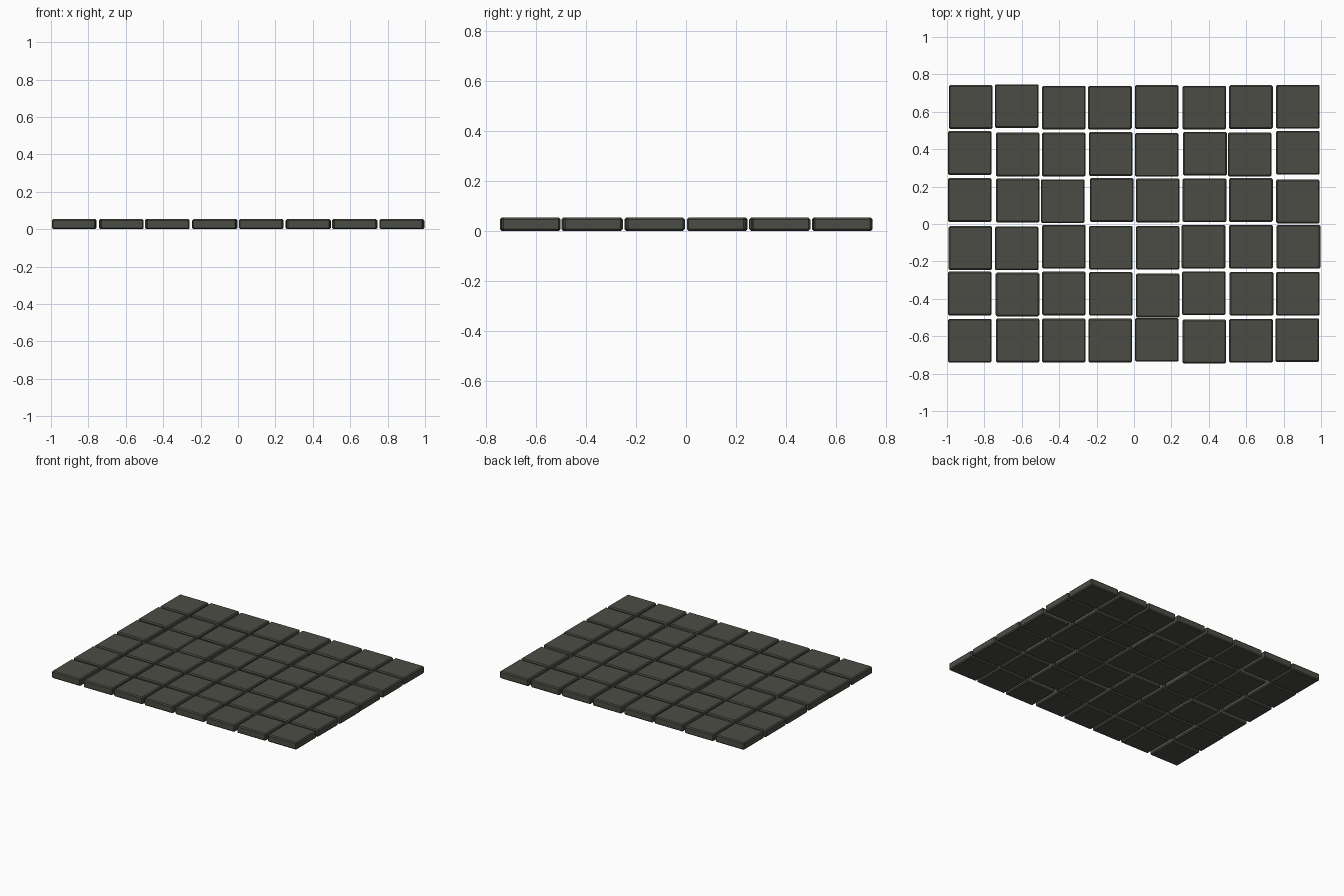
import bpy, bmesh
from mathutils import Matrix

if "Cube" in bpy.data.objects:
    bpy.data.objects.remove(bpy.data.objects["Cube"])

PITCH, SIZE, HEIGHT, BEVEL = 0.25, 0.234, 0.053, 0.007

stone = bpy.data.materials.new("dark grey stone")
stone.diffuse_color = (0.070, 0.073, 0.058, 1)
stone.use_nodes = True
stone.node_tree.nodes["Principled BSDF"].inputs["Base Color"].default_value = stone.diffuse_color

# One chamfered paving slab, shared by all tiles
bm = bmesh.new()
bmesh.ops.create_cube(bm, size=1, matrix=Matrix.Translation((0, 0, HEIGHT / 2))
                      @ Matrix.Diagonal((SIZE, SIZE, HEIGHT, 1)))
bmesh.ops.bevel(bm, geom=bm.edges[:], offset=BEVEL, segments=1, affect='EDGES')
slab = bpy.data.meshes.new("paving_slab")
bm.to_mesh(slab)
bm.free()
slab.materials.append(stone)

# Small hand-laid shifts of each slab, in thousandths; rows run back to front
SHIFT_X = [
    (2, -2, 0, -4, -3, 1, 0, 1),
    (-3, 4, 0, 1, -3, 4, -6, 1),
    (-3, 4, -6, 6, 2, 2, 0, 1),
    (0, -2, 0, 1, 2, -4, 0, 5),
    (-3, 2, 0, 1, 2, -2, 3, 1),
    (-3, 4, 0, -2, -3, 1, 0, -2),
]
SHIFT_Y = [
    (0, 5, -3, -3, 0, -3, 0, 2),
    (4, -3, -3, -1, -5, 1, -3, 6),
    (3, 1, -3, 4, 1, 2, 3, -4),
    (-4, -5, 3, -2, -2, 3, 3, 3),
    (3, -2, 4, 2, -7, 5, 2, 2),
    (1, 2, 2, 2, 6, -3, 1, 4),
]

# Lay the slabs in a 6 x 8 grid
for r, (row_x, row_y) in enumerate(zip(SHIFT_X, SHIFT_Y)):
    for c, (dx, dy) in enumerate(zip(row_x, row_y)):
        tile = bpy.data.objects.new(f"paving_slab_{r + 1}_{c + 1}", slab)
        tile.location = ((c - 3.5) * PITCH + dx / 1000,
                         (2.5 - r) * PITCH + dy / 1000, 0)
        bpy.context.collection.objects.link(tile)
